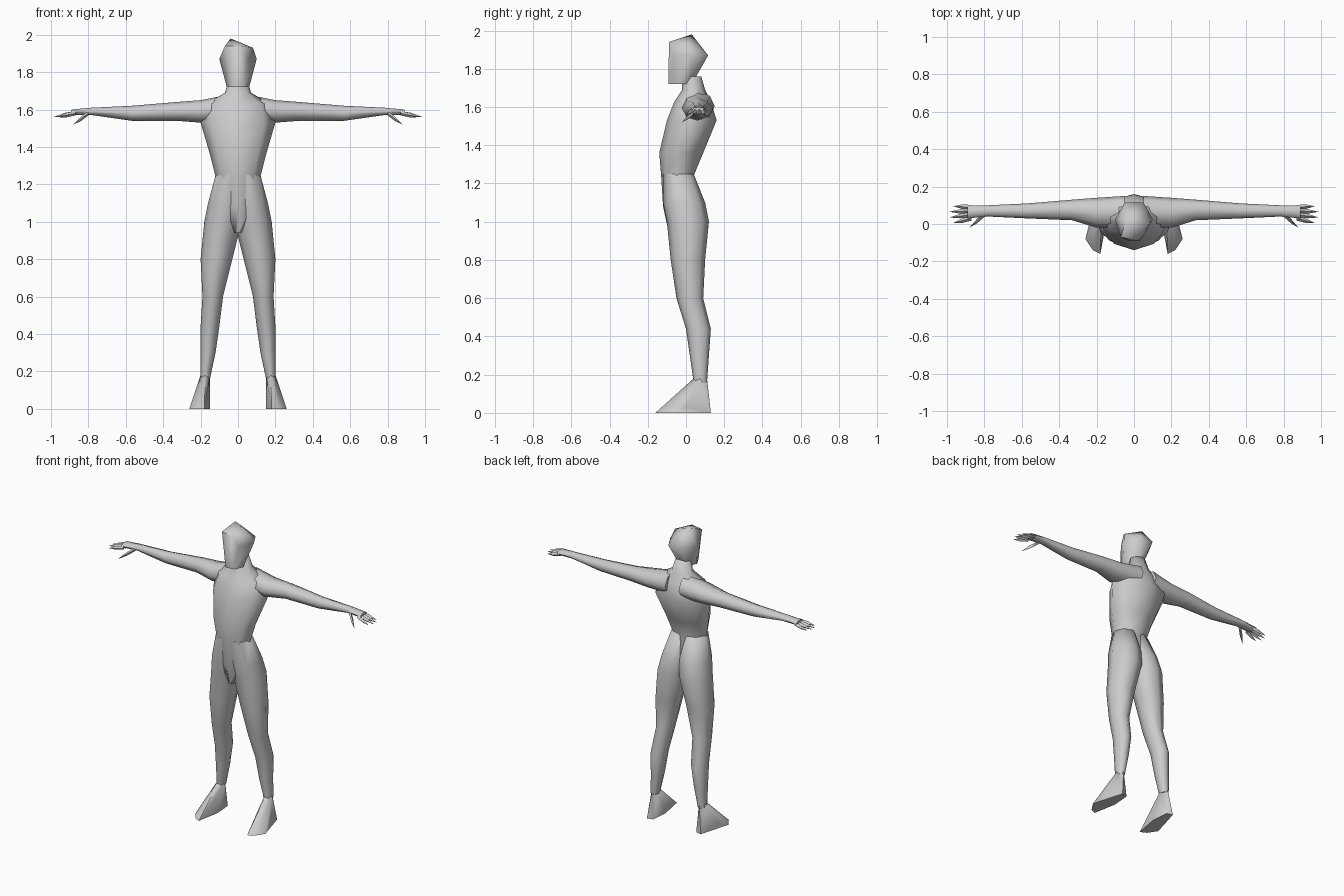
import bpy, bmesh, math
from mathutils import Vector

cube = bpy.data.objects.get("Cube")
if cube:
    bpy.data.objects.remove(cube)

grey = bpy.data.materials.new("plain grey")
grey.use_nodes = True
grey.diffuse_color = (0.6, 0.6, 0.6, 1)
shader = grey.node_tree.nodes["Principled BSDF"]
shader.inputs["Base Color"].default_value = grey.diffuse_color


def finish(bm, name, angle):
    """Turn the bmesh into a grey object, smooth except at sharp edges."""
    bmesh.ops.recalc_face_normals(bm, faces=bm.faces)
    mesh = bpy.data.meshes.new(name)
    bm.to_mesh(mesh)
    bm.free()
    mesh.materials.append(grey)
    part = bpy.data.objects.new(name, mesh)
    bpy.context.collection.objects.link(part)
    bpy.ops.object.select_all(action="DESELECT")
    part.select_set(True)
    bpy.context.view_layer.objects.active = part
    bpy.ops.object.shade_smooth_by_angle(angle=math.radians(angle))


def ellipse(low_a, high_a, low_b, high_b, sides=8):
    """Corners of a polygon that fills the given bounds."""
    for step in range(sides):
        turn = math.tau * step / sides
        across = (1 + math.cos(turn)) / 2
        along = (1 + math.sin(turn)) / 2
        yield (low_a + (high_a - low_a) * across,
               low_b + (high_b - low_b) * along)


def loft(name, rings, place):
    """Skin a row of rings; place turns (position, a, b) into a point."""
    bm = bmesh.new()
    loops = [[bm.verts.new(place(position, a, b)) for a, b in ellipse(*bounds)]
             for position, *bounds in rings]
    for lower, upper in zip(loops, loops[1:]):
        for i in range(len(lower)):
            bm.faces.new((lower[i - 1], lower[i], upper[i], upper[i - 1]))
    bm.faces.new(loops[0])
    bm.faces.new(loops[-1])
    finish(bm, name, 75)


def hull(name, points, side=1, angle=60):
    """Wrap the points in their convex hull."""
    bm = bmesh.new()
    for x, y, z in points:
        bm.verts.new((x * side, y, z))
    bmesh.ops.convex_hull(bm, input=bm.verts)
    finish(bm, name, angle)


def digit(name, base, tip, side):
    """Pointed finger with a diamond cross-section."""
    base, tip = Vector(base), Vector(tip)
    points = [tip]
    for centre in (base, base.lerp(tip, 0.5)):
        for offset in (Vector((0, 0.012, 0)), Vector((0, 0, 0.012))):
            points += [centre + offset, centre - offset]
    hull(name, points, side, 80)


# Torso: height, half width, front and back
torso = [
    (0.94, 0.02, -0.09, 0),
    (1.08, 0.1, -0.12, 0.07),
    (1.24, 0.12, -0.13, 0.04),
    (1.36, 0.15, -0.14, 0.09),
    (1.53, 0.2, -0.1, 0.16),
    (1.63, 0.17, -0.06, 0.13),
    (1.69, 0.07, -0.02, 0.1),
    (1.76, 0.05, -0.02, 0.08),
]
loft("torso", [(z, -half, half, front, back) for z, half, front, back in torso],
     lambda z, x, y: (x, y, z))

# Head, turned a little to one side
jaw = [(x, y, 1.72) for x, y in ellipse(-0.06, 0.06, -0.1, 0.04, sides=6)]
skull = [(x, y, 1.87) for x, y in ellipse(-0.1, 0.1, -0.08, 0.13, sides=6)]
crown = [(-0.04, 0.03, 1.98), (-0.07, -0.07, 1.94), (0.02, -0.09, 1.94), (0.08, 0, 1.93)]
hull("head", jaw + skull + crown)

# Leg: height, inner and outer side, front and back
leg = [
    (0.16, 0.15, 0.2, 0.04, 0.11),
    (0.3, 0.12, 0.2, 0.02, 0.12),
    (0.44, 0.1, 0.2, 0, 0.13),
    (0.6, 0.08, 0.19, -0.05, 0.09),
    (0.8, 0.03, 0.2, -0.08, 0.1),
    (1, -0.02, 0.18, -0.1, 0.12),
    (1.1, -0.03, 0.16, -0.12, 0.1),
    (1.25, -0.03, 0.12, -0.12, 0.04),
]

# Arm: distance out, front and back, underside and top
arm = [
    (0.05, -0.02, 0.15, 1.53, 1.68),
    (0.2, -0.02, 0.14, 1.53, 1.65),
    (0.33, 0.02, 0.13, 1.54, 1.64),
    (0.57, 0.03, 0.11, 1.54, 1.62),
    (0.78, 0.04, 0.1, 1.57, 1.61),
    (0.89, 0.03, 0.1, 1.57, 1.6),
]

# Foot corners: sole with toes turned out, and a raised outer edge
sole = [(0.16, 0.12), (0.2, 0.13), (0.15, 0), (0.18, -0.16), (0.22, -0.14), (0.26, -0.08)]
fingers = ("index", "middle", "ring", "little")

for label, side in (("left", 1), ("right", -1)):
    loft(label + "_leg", leg, lambda z, x, y: (x * side, y, z))
    loft(label + "_arm", arm, lambda x, y, z: (x * side, y, z))
    ankle = [(x, y, 0.18) for x, y in ellipse(0.15, 0.2, 0.04, 0.11, sides=4)]
    hull(label + "_foot", [(x, y, 0) for x, y in sole] + ankle + [(0.24, 0, 0.03)], side)

    # Hand: fingers fan out from the palm, thumb points forward and down
    for i, name in enumerate(fingers):
        fan = i - 1.5
        reach = 0.99 - 0.01 * fan * fan
        digit(label + "_" + name + "_finger", (0.87, 0.06 + fan * 0.02, 1.58),
              (reach, 0.05 + fan * 0.03, 1.56), side)
    digit(label + "_thumb", (0.8, 0.05, 1.58), (0.88, -0.02, 1.52), side)
